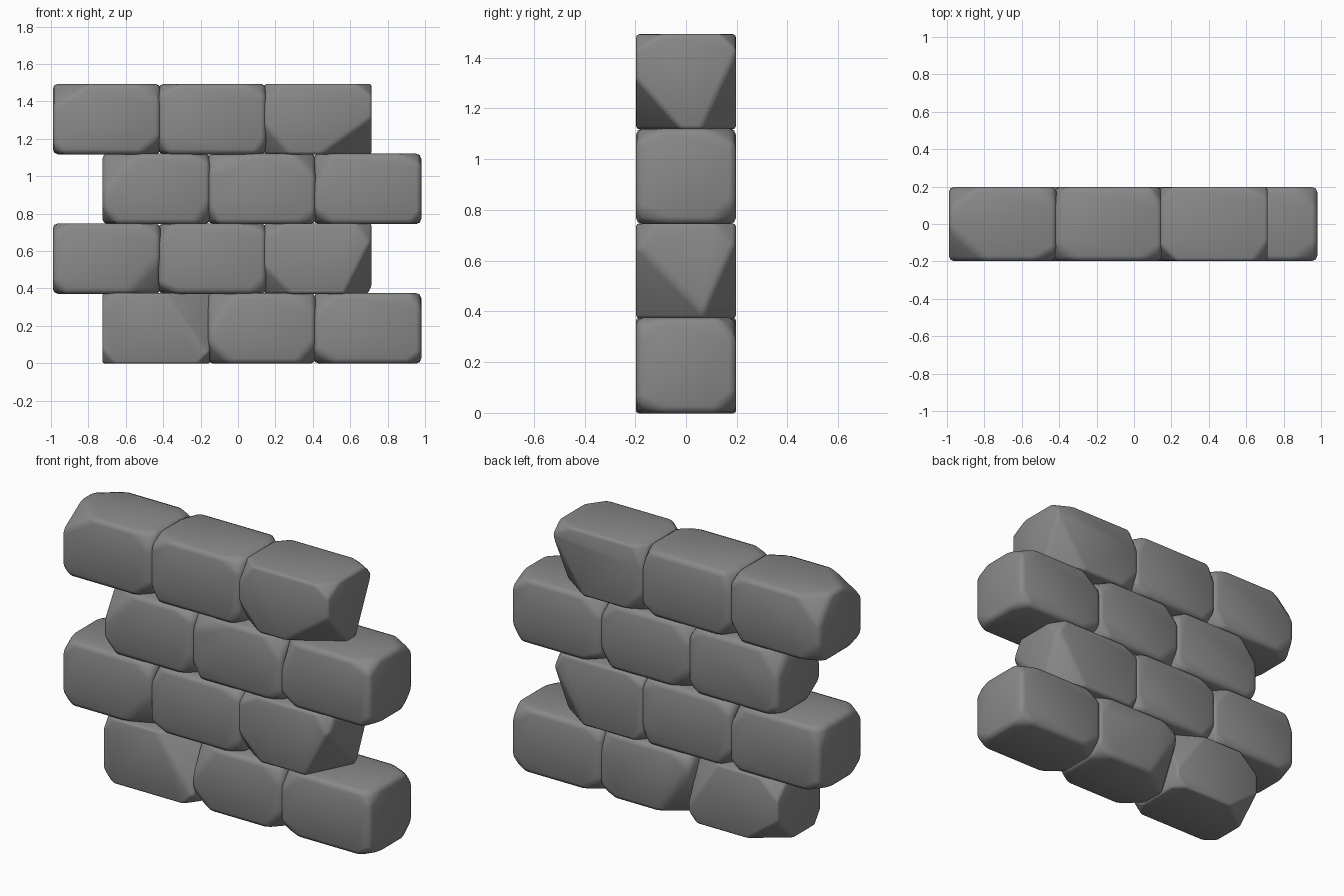
import bpy, bmesh, random
from mathutils import Vector

random.seed(4)
cube = bpy.data.objects.get("Cube")
if cube:
    bpy.data.objects.remove(cube, do_unlink=True)

# Single stone colour
stone_grey = bpy.data.materials.new("stone_grey")
stone_grey.use_nodes = True
colour = (0.25, 0.25, 0.25, 1)
stone_grey.diffuse_color = colour
stone_grey.node_tree.nodes["Principled BSDF"].inputs["Base Color"].default_value = colour

ROW, LENGTH, PITCH, DEPTH = 0.373, 0.575, 0.565, 0.396


def chip(bm, corner, reach):
    """Slice off a corner; reach is how far the cut runs along each axis."""
    normal = Vector([(1 if c > 0 else -1) / r for c, r in zip(corner, reach)])
    point = Vector(corner) - Vector([r if c > 0 else -r for c, r in zip(corner, reach)]) / 3
    geom = bm.verts[:] + bm.edges[:] + bm.faces[:]
    cut = bmesh.ops.bisect_plane(bm, geom=geom, dist=0.0001, plane_co=point,
                                 plane_no=normal, clear_outer=True)
    edges = [e for e in cut["geom_cut"] if isinstance(e, bmesh.types.BMEdge)]
    if edges:
        bmesh.ops.contextual_create(bm, geom=edges)


def stone(name, centre, cuts):
    """Rounded block with worn corners."""
    half = Vector((LENGTH, DEPTH, ROW + 0.004)) / 2
    bm = bmesh.new()
    bmesh.ops.create_cube(bm, size=1)
    bmesh.ops.scale(bm, vec=half * 2, verts=bm.verts)
    corners = [(x, y, z) for x in (-1, 1) for y in (-1, 1) for z in (-1, 1)]
    for signs in corners:
        # Named corners get deep chips, the others light wear
        reach = cuts.get(signs) or [random.uniform(0.05, 0.13) for _ in range(3)]
        chip(bm, [s * h for s, h in zip(signs, half)], reach)
    bmesh.ops.remove_doubles(bm, verts=bm.verts, dist=0.004)
    bmesh.ops.recalc_face_normals(bm, faces=bm.faces)
    mesh = bpy.data.meshes.new(name)
    bm.to_mesh(mesh)
    bm.free()
    mesh.shade_smooth()
    mesh.materials.append(stone_grey)
    obj = bpy.data.objects.new(name, mesh)
    obj.location = centre
    bpy.context.collection.objects.link(obj)
    bevel = obj.modifiers.new("worn_edges", "BEVEL")
    bevel.width = 0.028
    bevel.segments = 2
    bevel.limit_method = "ANGLE"
    bevel.angle_limit = 0.2


# Deep chips: (course, place) -> {corner signs: reach along x, y, z}
chips = {
    (0, 0): {(1, -1, 1): (0.24, 0.12, 0.34), (1, 1, 1): (0.2, 0.12, 0.28),
             (-1, 1, -1): (0.2, 0.15, 0.15)},
    (0, 1): {(-1, -1, 1): (0.16, 0.1, 0.2), (-1, 1, -1): (0.2, 0.14, 0.3)},
    (1, 2): {(1, -1, -1): (0.15, 0.3, 0.3), (1, 1, -1): (0.2, 0.14, 0.32),
             (-1, -1, -1): (0.15, 0.1, 0.15)},
    (1, 0): {(1, -1, -1): (0.18, 0.08, 0.2)},
    (2, 0): {(-1, -1, 1): (0.2, 0.12, 0.2), (-1, 1, 1): (0.12, 0.12, 0.15)},
    (2, 1): {(-1, -1, 1): (0.25, 0.06, 0.1)},
    (2, 2): {(-1, -1, 1): (0.1, 0.1, 0.2)},
    (3, 0): {(-1, -1, 1): (0.2, 0.18, 0.12), (-1, 1, 1): (0.15, 0.12, 0.15)},
    (3, 2): {(1, -1, -1): (0.28, 0.18, 0.2), (1, 1, -1): (0.2, 0.14, 0.3),
             (-1, -1, -1): (0.14, 0.1, 0.16)},
}

# Four staggered courses of three stones
course_names = ("bottom", "lower", "upper", "top")
place_names = ("right", "middle", "left")
for course, course_name in enumerate(course_names):
    start = -0.99 if course % 2 else -0.725
    for place, place_name in enumerate(place_names):
        centre = (start + LENGTH / 2 + place * PITCH, 0, ROW * (course + 0.5))
        stone(f"{course_name}_{place_name}_stone", centre, chips.get((course, place), {}))
